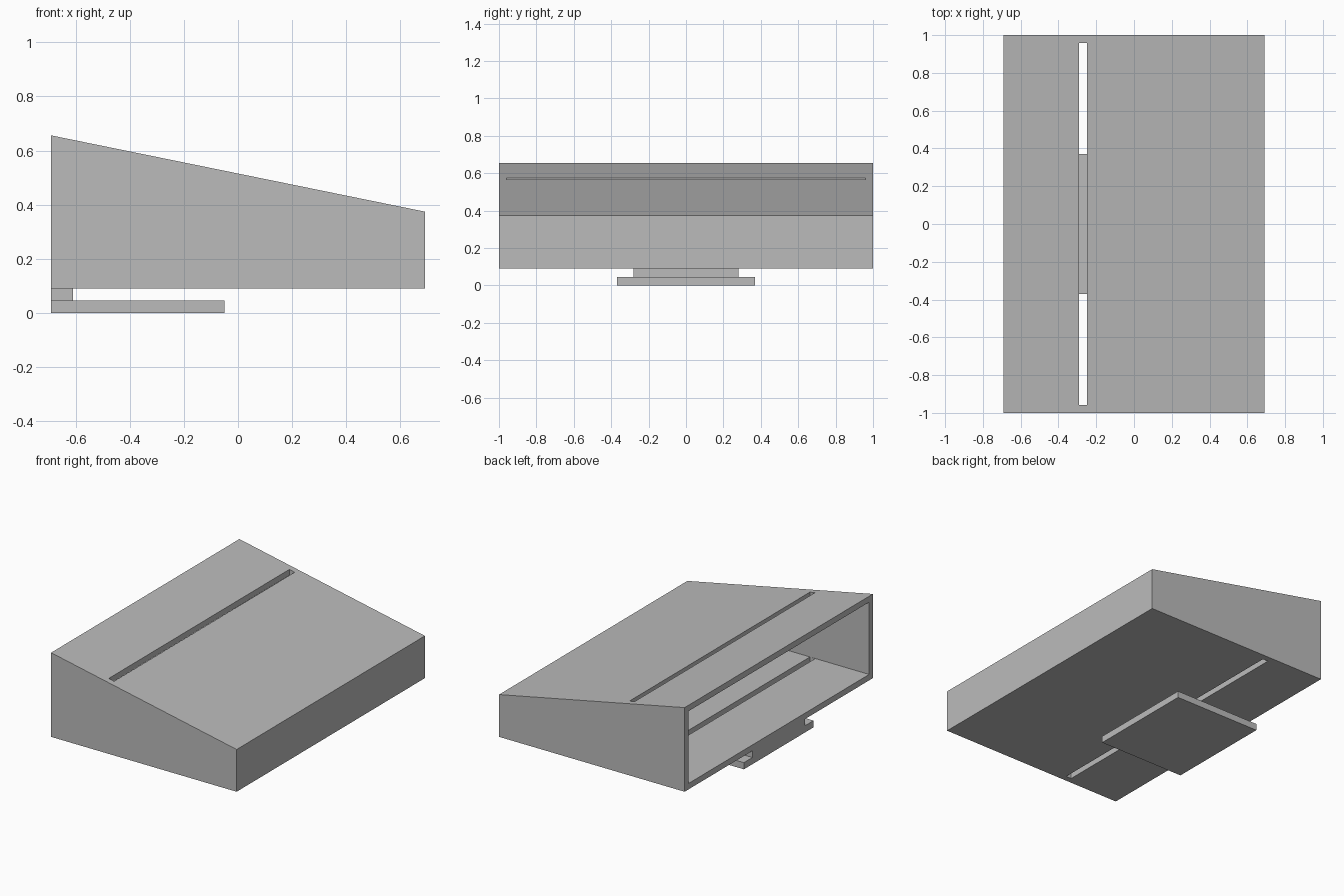
import bpy, bmesh

cube = bpy.data.objects.get("Cube")
if cube:
    bpy.data.objects.remove(cube, do_unlink=True)

GREY = (0.5, 0.5, 0.5, 1)
grey = bpy.data.materials.new("light grey")
grey.use_nodes = True
grey.diffuse_color = GREY
grey.node_tree.nodes["Principled BSDF"].inputs["Base Color"].default_value = GREY

X, Y, WALL = 0.69, 1.0, 0.04
FLOOR, FOOT = 0.09, 0.045


def roof(x):
    """Height of the sloping top at x."""
    return 0.515 - 0.204 * x


def prism(name, profile, half_width):
    """Extrude an x-z profile along y, centred on y = 0."""
    bm = bmesh.new()
    face = bm.faces.new([bm.verts.new((x, -half_width, z)) for x, z in profile])
    ext = bmesh.ops.extrude_face_region(bm, geom=[face])
    moved = [g for g in ext["geom"] if isinstance(g, bmesh.types.BMVert)]
    bmesh.ops.translate(bm, verts=moved, vec=(0, 2 * half_width, 0))
    bmesh.ops.recalc_face_normals(bm, faces=bm.faces)
    mesh = bpy.data.meshes.new(name)
    bm.to_mesh(mesh)
    bm.free()
    mesh.materials.append(grey)
    obj = bpy.data.objects.new(name, mesh)
    bpy.context.collection.objects.link(obj)
    return obj


def block(name, x0, x1, z0, z1, half_width):
    return prism(name, [(x0, z0), (x1, z0), (x1, z1), (x0, z1)], half_width)


def cut(target, cutter):
    cutter.hide_render = True
    mod = target.modifiers.new(cutter.name, "BOOLEAN")
    mod.operation, mod.solver, mod.object = "DIFFERENCE", "EXACT", cutter
    bpy.context.view_layer.objects.active = target
    bpy.ops.object.modifier_apply(modifier=mod.name)
    bpy.data.objects.remove(cutter, do_unlink=True)


# Wedge housing, hollow and open at its tall end
housing = prism("housing", [(-X, FLOOR), (X, FLOOR), (X, roof(X)), (-X, roof(-X))], Y)
back, end = -X - 0.1, X - WALL
cut(housing, prism("cavity", [(back, FLOOR + WALL), (end, FLOOR + WALL),
                              (end, roof(end) - WALL), (back, roof(back) - WALL)], Y - WALL))

# Narrow slot through both roof and floor
cut(housing, block("slot", -0.29, -0.25, FLOOR - 0.02, 0.8, Y - WALL - 0.001))

# Clip under the open end: short neck and flat tongue
block("clip_neck", -X, -0.61, FOOT, FLOOR, 0.28)
block("clip_tongue", -X, -0.05, 0, FOOT, 0.37)
